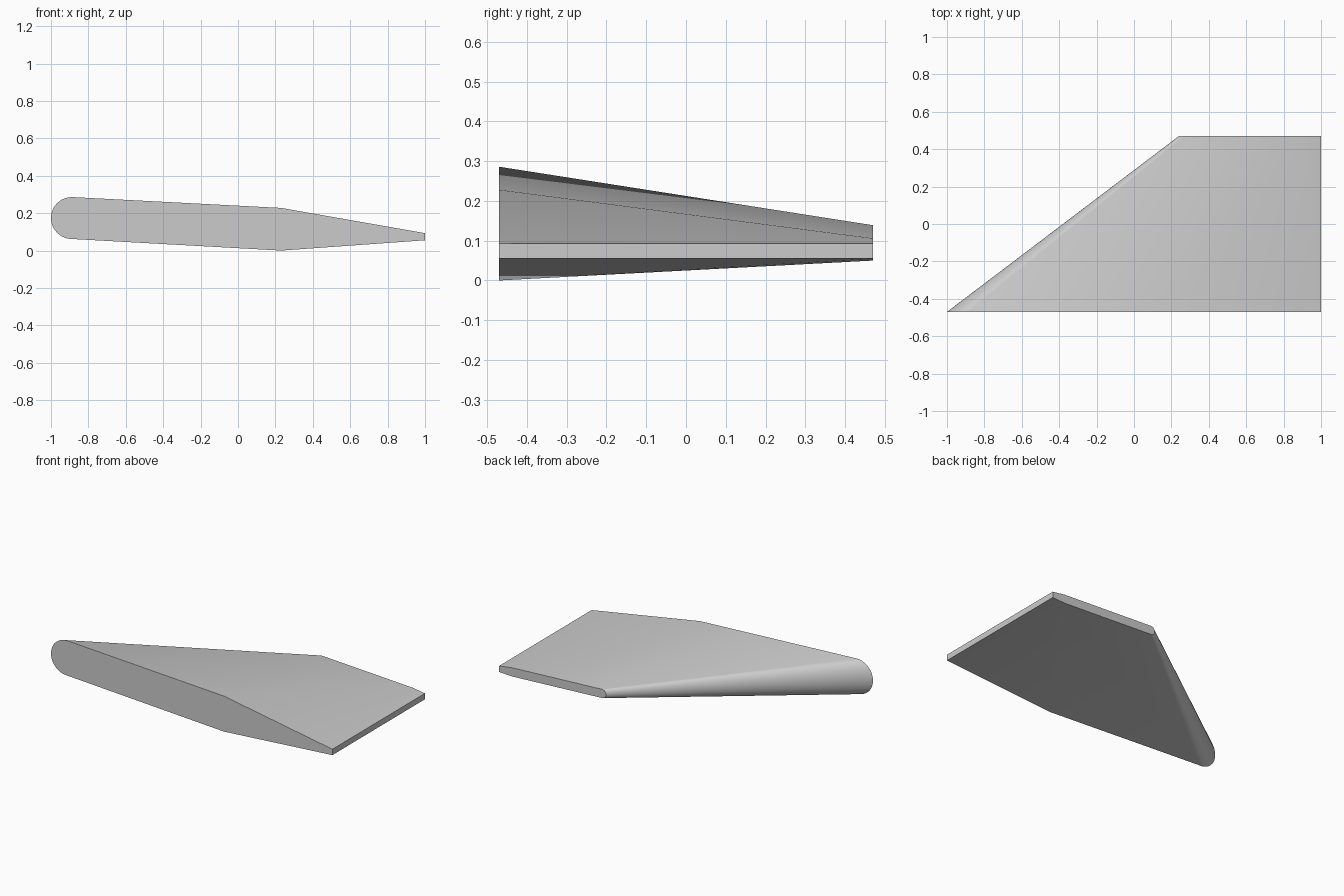
import bpy
import bmesh
from math import pi, sin, cos, radians

cube = bpy.data.objects.get("Cube")
if cube:
    bpy.data.objects.remove(cube, do_unlink=True)

grey = bpy.data.materials.new("plain grey")
grey.use_nodes = True
colour = (0.6, 0.6, 0.6, 1)
grey.diffuse_color = colour
grey.node_tree.nodes["Principled BSDF"].inputs["Base Color"].default_value = colour

NOSE_STEPS = 20


def section(bm, y, nose_x, nose_z, radius, ridge_x, ridge_top, ridge_low):
    """Closed wing section: round nose, ridge and blunt trailing edge."""
    pts = []
    for i in range(NOSE_STEPS + 1):
        a = pi / 2 + pi * i / NOSE_STEPS
        pts.append((nose_x + radius * cos(a), nose_z + radius * sin(a)))
    pts += [(ridge_x, ridge_low), (1, 0.055), (1, 0.093), (ridge_x, ridge_top)]
    return [bm.verts.new((x, y, z)) for x, z in pts]


# Thick root section lofted to the thin swept tip section
bm = bmesh.new()
root = section(bm, -0.47, -0.888, 0.174, 0.112, 0.23, 0.228, 0.0)
tip = section(bm, 0.47, 0.268, 0.111, 0.028, 0.91, 0.106, 0.05)
for i in range(len(root)):
    j = (i + 1) % len(root)
    bm.faces.new((root[i], root[j], tip[j], tip[i]))

# Flat end caps
bm.faces.new(root)
bm.faces.new(tip)
bmesh.ops.recalc_face_normals(bm, faces=bm.faces)

mesh = bpy.data.meshes.new("swept_fin")
bm.to_mesh(mesh)
bm.free()
mesh.materials.append(grey)
fin = bpy.data.objects.new("swept_fin", mesh)
bpy.context.collection.objects.link(fin)

# Smooth skin with sharp caps and trailing edge
bpy.ops.object.select_all(action="DESELECT")
fin.select_set(True)
bpy.context.view_layer.objects.active = fin
bpy.ops.object.shade_smooth_by_angle(angle=radians(30))
